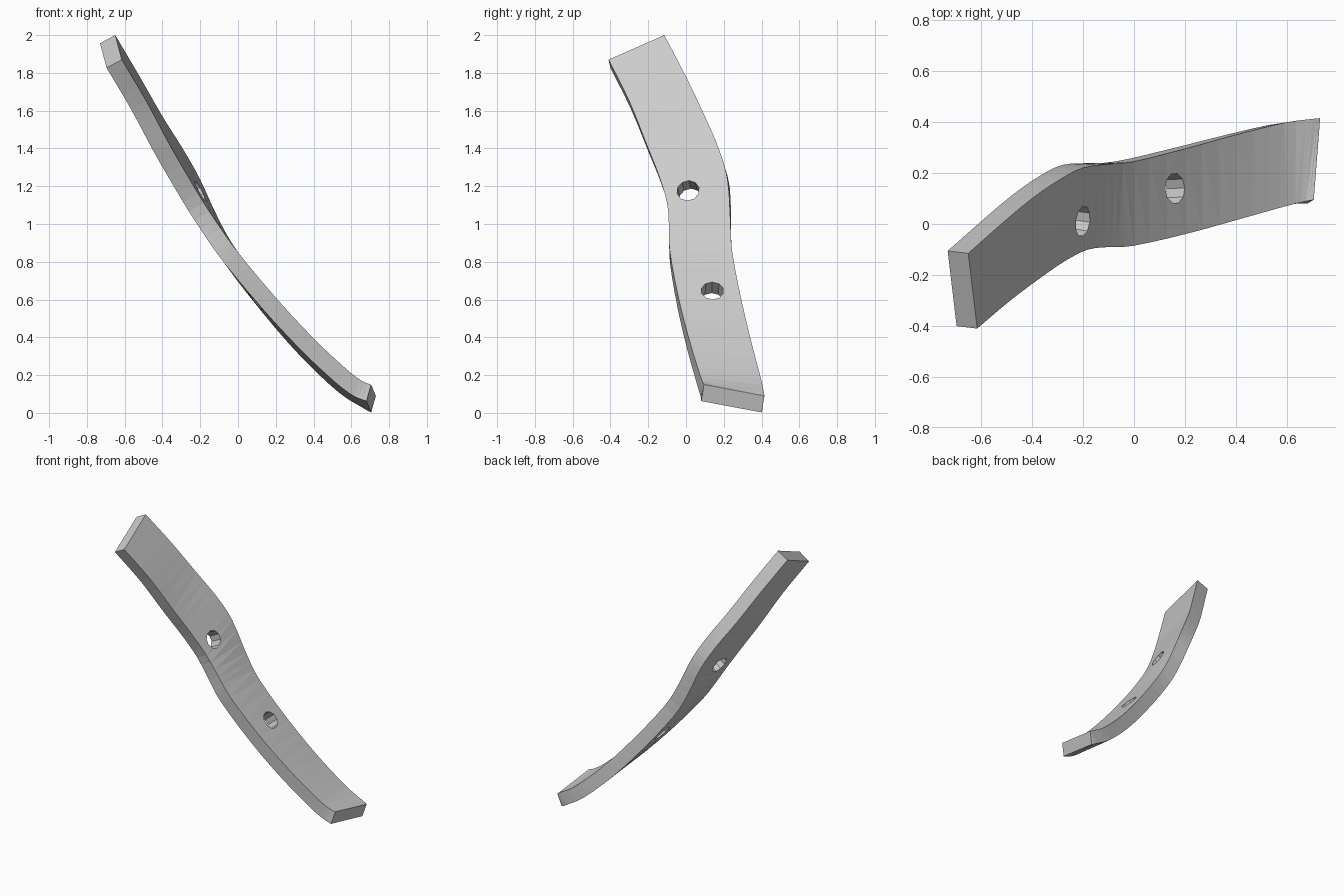
import bpy, bmesh
from mathutils import Vector

if "Cube" in bpy.data.objects:
    bpy.data.objects.remove(bpy.data.objects["Cube"])

THICK = 0.092
STEPS = 3

# Two rails of the upper face: back edge (high y) and front edge (low y)
BACK = [(-.65, -.115, 2.0), (-.52, .0, 1.78), (-.40, .10, 1.57), (-.29, .175, 1.395),
        (-.20, .22, 1.235), (-.10, .235, 1.02), (.0, .245, .85), (.20, .295, .59),
        (.40, .35, .36), (.59, .397, .18), (.70, .412, .11), (.73, .415, .09)]
FRONT = [(-.615, -.41, 1.87), (-.485, -.30, 1.65), (-.365, -.21, 1.425), (-.27, -.145, 1.26),
         (-.18, -.10, 1.11), (-.09, -.09, .975), (.0, -.085, .85), (.20, -.04, .61),
         (.40, .015, .395), (.57, .063, .235), (.655, .085, .17), (.705, .095, .15)]


def smooth(points):
    """Catmull-Rom curve through the points."""
    p = [Vector(q) for q in points]
    p = [2 * p[0] - p[1]] + p + [2 * p[-1] - p[-2]]
    out = []
    for i in range(1, len(p) - 2):
        a, b, c, d = p[i - 1:i + 3]
        for k in range(STEPS):
            t = k / STEPS
            out.append(.5 * (2 * b + (c - a) * t + (2 * a - 5 * b + 4 * c - d) * t * t
                             + (3 * b - a - 3 * c + d) * t ** 3))
    return out + [p[-2]]


def make_object(name, bm):
    bmesh.ops.recalc_face_normals(bm, faces=bm.faces)
    me = bpy.data.meshes.new(name)
    bm.to_mesh(me)
    bm.free()
    ob = bpy.data.objects.new(name, me)
    bpy.context.collection.objects.link(ob)
    return ob


# Twisted strip: loft a rectangular section along the rails
back, front = smooth(BACK), smooth(FRONT)
mid = [(a + b) / 2 for a, b in zip(back, front)]
n = len(mid)
bm = bmesh.new()
rings, normals = [], []
for i in range(n):
    tangent = mid[min(i + 1, n - 1)] - mid[max(i - 1, 0)]
    if i == n - 1:
        tangent = Vector((1, .1, -.3))  # foot end levels out
    nrm = tangent.cross(back[i] - front[i]).normalized()
    normals.append(nrm)
    low = nrm * THICK
    rings.append([bm.verts.new(v) for v in
                  (back[i], front[i], front[i] - low, back[i] - low)])
for r, s in zip(rings, rings[1:]):
    for k in range(4):
        j = (k + 1) % 4
        bm.faces.new((r[k], r[j], s[j], s[k]))
bm.faces.new(rings[0])
bm.faces.new(rings[-1])
bmesh.ops.recalc_face_normals(bm, faces=bm.faces)
bmesh.ops.triangulate(bm, faces=bm.faces)
strip = make_object("twisted_strip", bm)

# Two round holes drilled square to the face
for name, centre in (("upper_hole_cutter", (-.195, .01, 1.18)),
                     ("lower_hole_cutter", (.165, .14, .65))):
    c = Vector(centre)
    near = min(range(n), key=lambda i: (mid[i] - c).length)
    nrm = normals[near]
    bm = bmesh.new()
    bmesh.ops.create_cone(bm, cap_ends=True, segments=10, radius1=.06, radius2=.06, depth=.4)
    cutter = make_object(name, bm)
    cutter.location = c - nrm * THICK / 2
    cutter.rotation_euler = nrm.to_track_quat('Z', 'Y').to_euler()
    cutter.hide_render = True
    cutter.display_type = 'WIRE'
    mod = strip.modifiers.new(name, 'BOOLEAN')
    mod.operation = 'DIFFERENCE'
    mod.solver = 'EXACT'
    mod.object = cutter
